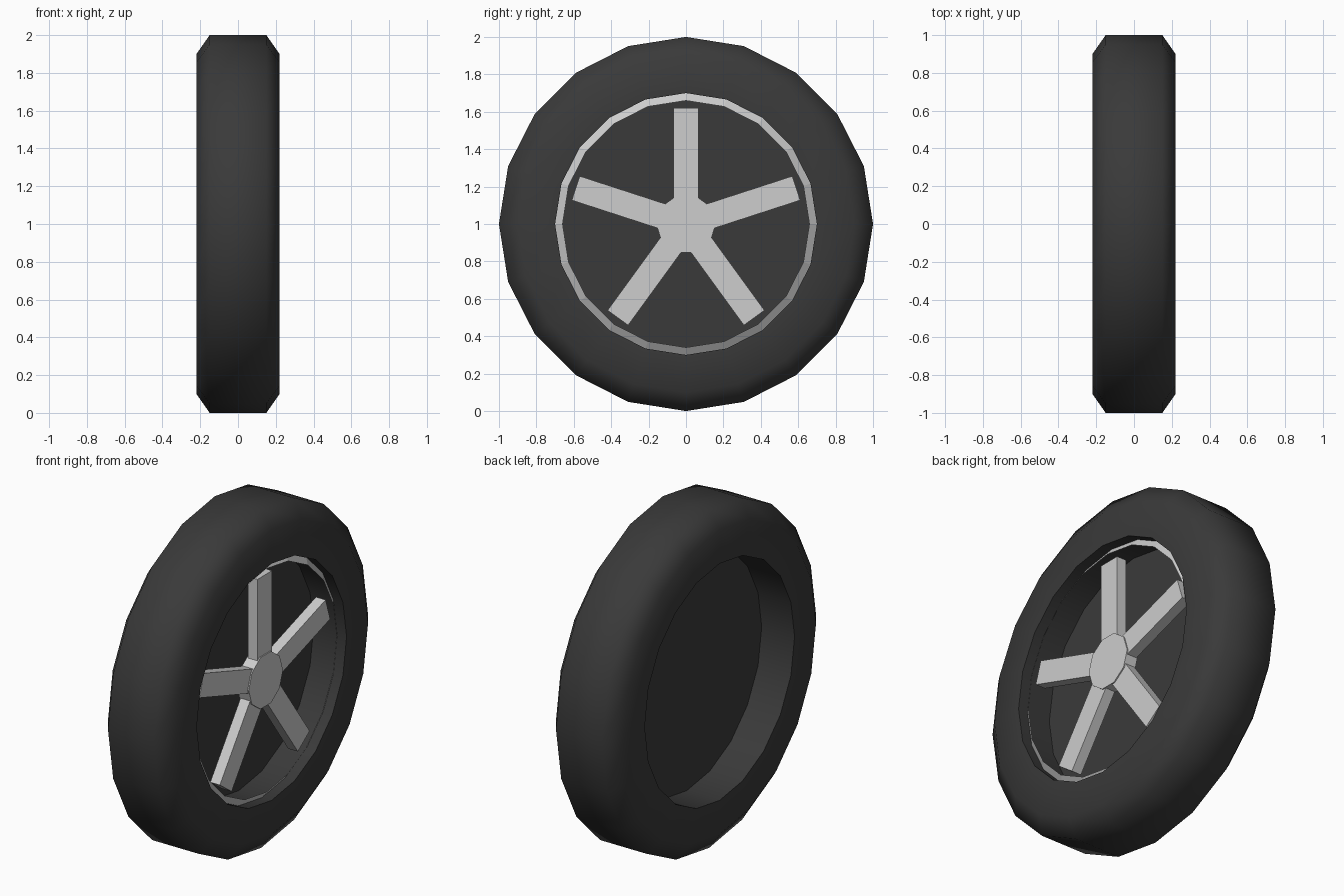
import bpy, math
from mathutils import Matrix, Vector

cube = bpy.data.objects.get("Cube")
if cube:
    bpy.data.objects.remove(cube, do_unlink=True)

SIDES = 20
CENTRE = Vector((0, 0, 1))


def make_material(name, value):
    mat = bpy.data.materials.new(name)
    mat.use_nodes = True
    colour = (value, value, value, 1)
    mat.diffuse_color = colour
    mat.node_tree.nodes["Principled BSDF"].inputs["Base Color"].default_value = colour
    return mat


rubber = make_material("dark rubber", 0.042)
metal = make_material("light metal", 0.61)


def make_object(name, verts, faces, mat):
    mesh = bpy.data.meshes.new(name)
    mesh.from_pydata(verts, [], faces)
    mesh.materials.append(mat)
    obj = bpy.data.objects.new(name, mesh)
    bpy.context.collection.objects.link(obj)
    return obj


def lathe(name, profile, sides, mat, closed=False):
    """Spin (x, radius) points around the axle; a zero radius closes the end."""
    verts, faces, rings = [], [], []
    for x, r in profile:
        start = len(verts)
        count = sides if r else 1
        for i in range(count):
            a = math.tau * i / sides
            verts.append(CENTRE + Vector((x, r * math.cos(a), r * math.sin(a))))
        rings.append([start + i % count for i in range(sides)])
    pairs = list(zip(rings, rings[1:]))
    if closed:
        pairs.append((rings[-1], rings[0]))
    for a, b in pairs:
        for i in range(sides):
            j = (i + 1) % sides
            loop = (a[i], a[j], b[j], b[i])
            faces.append(list(dict.fromkeys(loop)))
    return make_object(name, verts, faces, mat)


# Tyre with chamfered tread and an open centre
half = [(0.22, 0.70), (0.22, 0.90), (0.15, 1.0)]
tyre = lathe("tyre", half + [(-x, r) for x, r in reversed(half)], SIDES, rubber, True)
bpy.ops.object.select_all(action='DESELECT')
tyre.select_set(True)
bpy.context.view_layer.objects.active = tyre
bpy.ops.object.shade_smooth_by_angle(angle=math.radians(60))

# Dark plate closing the middle of the wheel
lathe("centre_plate", [(0.005, 0), (0.005, 0.70), (-0.005, 0.70), (-0.005, 0)], SIDES, rubber)

# Sloping rim lip set just inside the tyre
lathe("rim_lip", [(0.157, 0.70), (0.185, 0.66)], SIDES, metal)

# Hub
lathe("hub", [(0.105, 0), (0.105, 0.16), (0.182, 0.16), (0.182, 0)], 10, metal)

# Five straight spokes
BOX_FACES = [(0, 1, 3, 2), (4, 6, 7, 5), (0, 4, 5, 1), (2, 3, 7, 6), (0, 2, 6, 4), (1, 5, 7, 3)]
for k in range(5):
    turn = Matrix.Rotation(math.tau * k / 5, 3, 'X')
    corners = [CENTRE + turn @ Vector((x, y, z))
               for x in (0.112, 0.175) for y in (-0.068, 0.068) for z in (0.08, 0.62)]
    make_object(f"spoke_{k + 1}", corners, BOX_FACES, metal)
